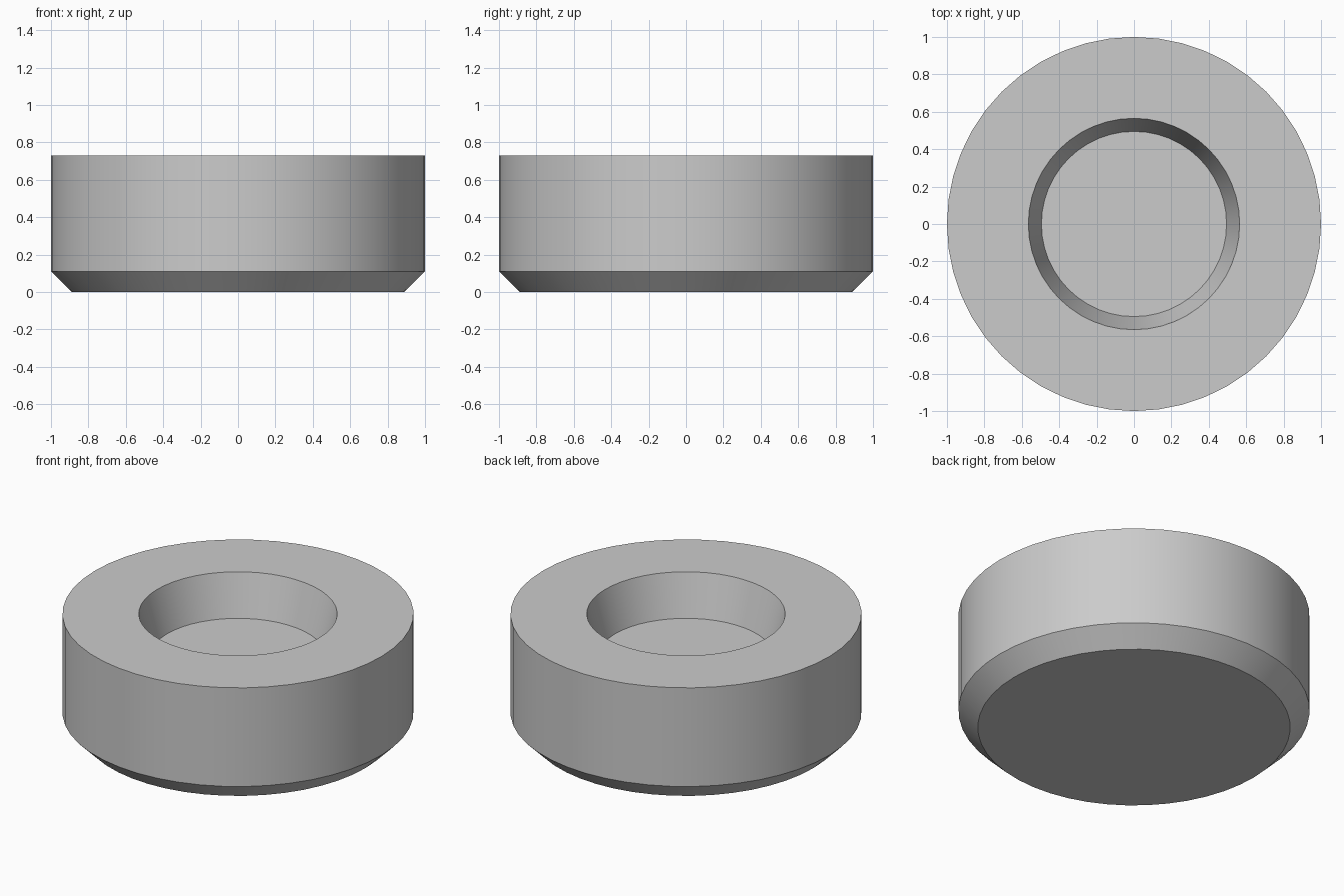
import bpy
import bmesh
import math

cube = bpy.data.objects.get("Cube")
if cube:
    bpy.data.objects.remove(cube, do_unlink=True)

# Plain grey material
GREY = (0.6, 0.6, 0.6, 1.0)
grey = bpy.data.materials.new("light_grey")
grey.use_nodes = True
grey.diffuse_color = GREY
grey.node_tree.nodes["Principled BSDF"].inputs["Base Color"].default_value = GREY

SEGMENTS = 48
HEIGHT = 0.73
FLOOR = 0.47

# Half section (radius, z): chamfered base, wall, rim, tapered recess
PROFILE = [(0.89, 0), (1, 0.11), (1, HEIGHT), (0.565, HEIGHT), (0.495, FLOOR)]


def ring(bm, radius, z):
    step = math.tau / SEGMENTS
    return [bm.verts.new((radius * math.cos(i * step), radius * math.sin(i * step), z))
            for i in range(SEGMENTS)]


# Turned body: one ring per profile point, bridged, with flat caps
bm = bmesh.new()
rings = [ring(bm, r, z) for r, z in PROFILE]
for low, high in zip(rings, rings[1:]):
    for i in range(SEGMENTS):
        j = (i + 1) % SEGMENTS
        bm.faces.new((low[i], low[j], high[j], high[i]))
bm.faces.new(rings[0][::-1])
bm.faces.new(rings[-1])
bmesh.ops.recalc_face_normals(bm, faces=bm.faces)

mesh = bpy.data.meshes.new("recessed_foot")
bm.to_mesh(mesh)
bm.free()
mesh.materials.append(grey)
foot = bpy.data.objects.new("recessed_foot", mesh)
bpy.context.collection.objects.link(foot)

# Smooth round walls with crisp rims
bpy.ops.object.select_all(action="DESELECT")
foot.select_set(True)
bpy.context.view_layer.objects.active = foot
bpy.ops.object.shade_smooth_by_angle(angle=math.radians(30))
